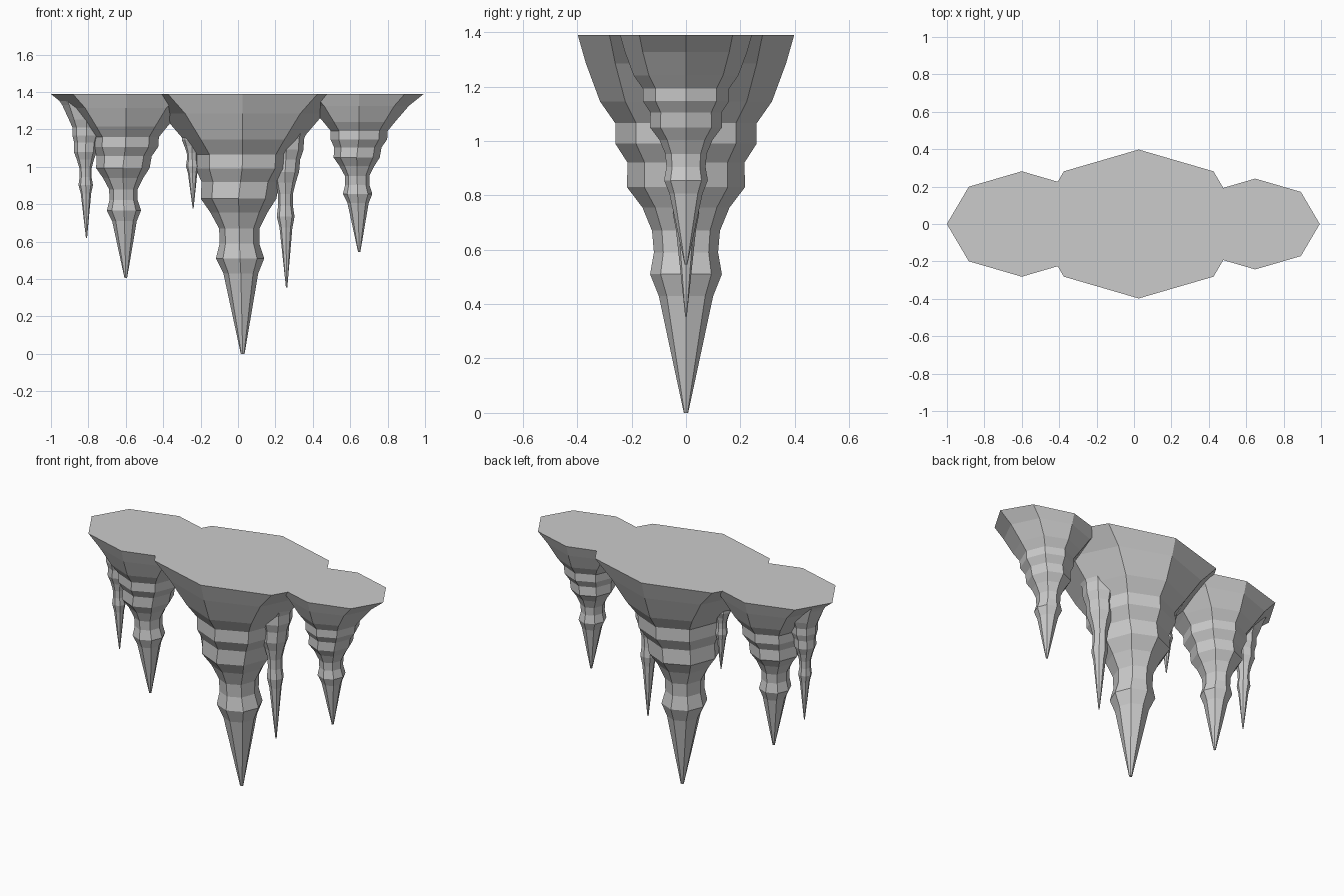
import bpy, bmesh
from math import cos, sin, pi

if "Cube" in bpy.data.objects:
    bpy.data.objects.remove(bpy.data.objects["Cube"])

TOP = 1.39
SIDES = 8

# One stalactite: (depth below ceiling, x radius, y radius, sideways drift)
PROFILE = [
    (0.000, 0.566, 0.398, 0.0),
    (0.105, 0.435, 0.368, 0.0),
    (0.245, 0.315, 0.316, 0.0),
    (0.325, 0.250, 0.260, 0.0),
    (0.400, 0.248, 0.260, -0.003),
    (0.470, 0.208, 0.215, -0.012),
    (0.560, 0.202, 0.217, -0.022),
    (0.635, 0.152, 0.160, -0.020),
    (0.720, 0.108, 0.125, -0.018),
    (0.800, 0.106, 0.118, -0.017),
    (0.880, 0.129, 0.132, -0.014),
    (0.960, 0.093, 0.100, -0.010),
    (1.390, 0.010, 0.008, 0.0),
]


def stalactite(name, x, width, length):
    """Loft eight-sided rings downward from the ceiling plane."""
    bm = bmesh.new()
    rings = []
    for depth, rx, ry, drift in PROFILE:
        rings.append([bm.verts.new((
            x + width * (drift + rx * cos(2 * pi * i / SIDES)),
            width * ry * sin(2 * pi * i / SIDES),
            TOP - length * depth)) for i in range(SIDES)])
    for a, b in zip(rings, rings[1:]):
        for i in range(SIDES):
            j = (i + 1) % SIDES
            bm.faces.new((a[i], b[i], b[j], a[j]))
    bm.faces.new(rings[0])
    bm.faces.new(rings[-1][::-1])
    bmesh.ops.recalc_face_normals(bm, faces=bm.faces)
    mesh = bpy.data.meshes.new(name)
    bm.to_mesh(mesh)
    bm.free()
    obj = bpy.data.objects.new(name, mesh)
    bpy.context.collection.objects.link(obj)


# Three large stalactites
stalactite("main_stalactite", 0.025, 1.0, 1.0)
stalactite("left_stalactite", -0.60, 0.708, 0.708)
stalactite("right_stalactite", 0.648, 0.61, 0.608)

# Thin stalactites between and beside them
stalactite("thin_right_stalactite", 0.26, 0.37, 0.745)
stalactite("thin_left_stalactite", -0.81, 0.30, 0.554)
stalactite("thin_middle_stalactite", -0.24, 0.27, 0.44)
